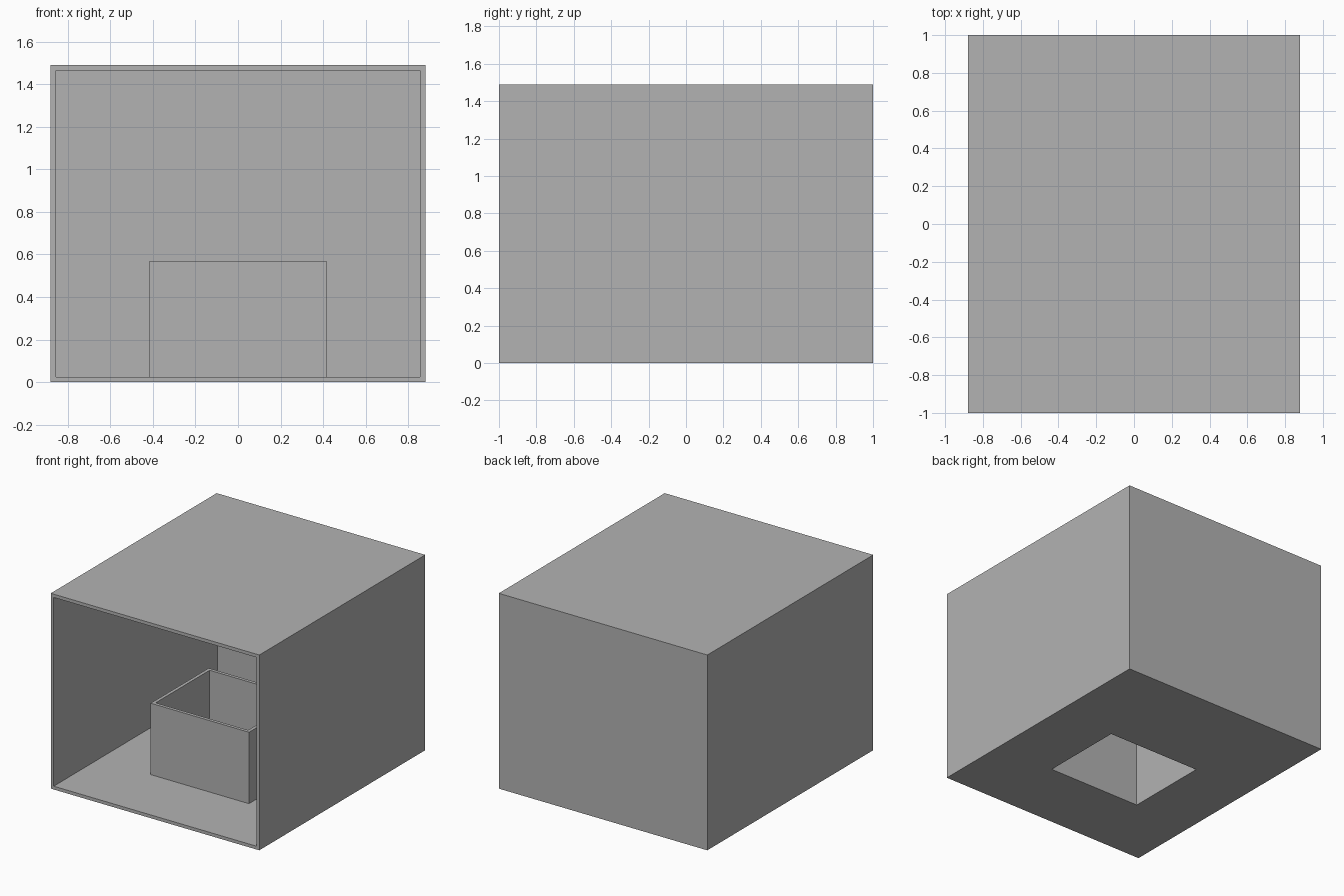
import bpy

default = bpy.data.objects.get("Cube")
if default:
    bpy.data.objects.remove(default, do_unlink=True)

WIDTH, DEPTH, HEIGHT = 1.76, 2.0, 1.49
WALL = 0.025
SLEEVE_X, SLEEVE_FRONT, SLEEVE_BACK, SLEEVE_TOP = 0.415, -0.46, 0.24, 0.57

grey = bpy.data.materials.new("plain grey")
grey.use_nodes = True
colour = (0.45, 0.45, 0.45, 1)
grey.diffuse_color = colour
grey.node_tree.nodes["Principled BSDF"].inputs["Base Color"].default_value = colour


def box(name, low, high):
    """Axis-aligned box between two corners."""
    centre = [(a + b) / 2 for a, b in zip(low, high)]
    bpy.ops.mesh.primitive_cube_add(size=1, location=centre)
    obj = bpy.context.object
    obj.name = name
    obj.scale = [b - a for a, b in zip(low, high)]
    bpy.ops.object.transform_apply(location=True, rotation=False, scale=True)
    obj.data.materials.append(grey)
    return obj


def combine(target, tool, operation):
    """Apply a boolean and discard the tool object."""
    tool.hide_render = True
    mod = target.modifiers.new(operation.title(), 'BOOLEAN')
    mod.operation, mod.solver, mod.object = operation, 'EXACT', tool
    bpy.context.view_layer.objects.active = target
    bpy.ops.object.modifier_apply(modifier=mod.name)
    bpy.data.objects.remove(tool, do_unlink=True)


# Outer case, hollow and open at the front
hx, hy = WIDTH / 2, DEPTH / 2
case = box("open_case_with_sleeve", (-hx, -hy, 0), (hx, hy, HEIGHT))
cavity = box("cavity", (-hx + WALL, -hy - 0.5, WALL),
             (hx - WALL, hy - WALL, HEIGHT - WALL))
combine(case, cavity, 'DIFFERENCE')

# Rectangular sleeve rising from the floor
sleeve = box("sleeve", (-SLEEVE_X, SLEEVE_FRONT, WALL / 2),
             (SLEEVE_X, SLEEVE_BACK, SLEEVE_TOP))
combine(case, sleeve, 'UNION')

# Shaft through the sleeve and the floor
shaft = box("shaft", (-SLEEVE_X + WALL, SLEEVE_FRONT + WALL, -0.5),
            (SLEEVE_X - WALL, SLEEVE_BACK - WALL, SLEEVE_TOP + 0.3))
combine(case, shaft, 'DIFFERENCE')
